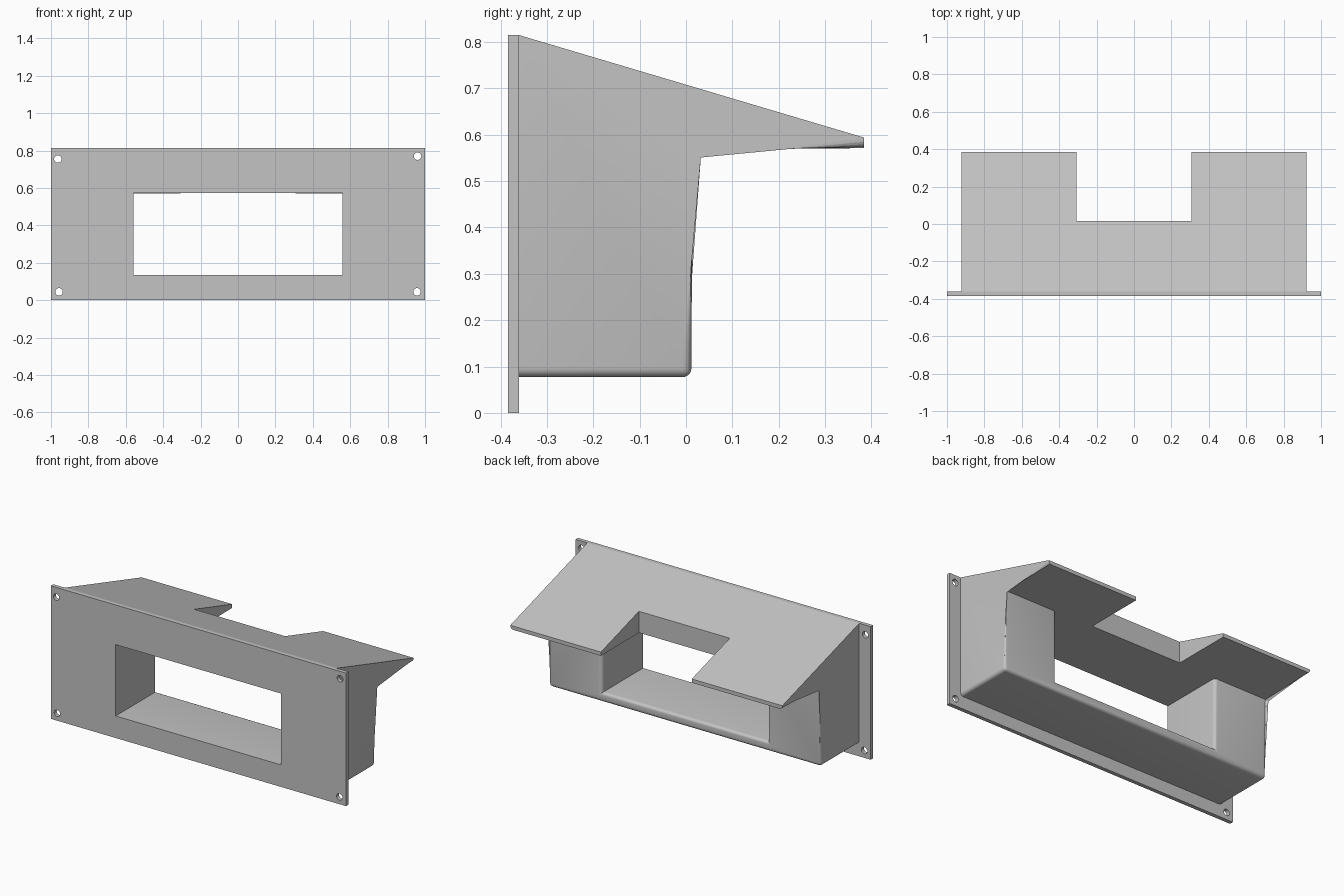
import bpy, bmesh, math
from mathutils import Matrix

if "Cube" in bpy.data.objects:
    bpy.data.objects.remove(bpy.data.objects["Cube"])

grey = bpy.data.materials.new("plain grey")
grey.use_nodes = True
grey.diffuse_color = (0.55, 0.55, 0.55, 1)
grey.node_tree.nodes["Principled BSDF"].inputs["Base Color"].default_value = (0.55, 0.55, 0.55, 1)

R = 0.02            # fillet radius
BACK = 0.012        # back of the housing
UNDER = 0.571       # underside of the roof


def make(name, bm):
    bmesh.ops.recalc_face_normals(bm, faces=bm.faces)
    mesh = bpy.data.meshes.new(name)
    bm.to_mesh(mesh)
    bm.free()
    mesh.materials.append(grey)
    ob = bpy.data.objects.new(name, mesh)
    bpy.context.collection.objects.link(ob)
    return ob


def box(name, x0, x1, y0, y1, z0, z1):
    bm = bmesh.new()
    m = Matrix.Translation(((x0 + x1) / 2, (y0 + y1) / 2, (z0 + z1) / 2))
    bmesh.ops.create_cube(bm, size=1, matrix=m @ Matrix.Diagonal((x1 - x0, y1 - y0, z1 - z0, 1)))
    return make(name, bm)


def cut(ob, cutters):
    bpy.context.view_layer.objects.active = ob
    for c in cutters:
        mod = ob.modifiers.new("cut", "BOOLEAN")
        mod.operation, mod.solver, mod.object = "DIFFERENCE", "EXACT", c
        bpy.ops.object.modifier_apply(modifier=mod.name)


# Housing: side profile drawn across, with rounded lower and rear edges
profile = [(-0.36, 0.077), (BACK, 0.077), (BACK, UNDER), (0.384, UNDER), (0.384, 0.594), (-0.36, 0.815)]
bm = bmesh.new()
rings = [[bm.verts.new((x, y, z)) for y, z in profile] for x in (-0.922, 0.922)]
for ring in rings:
    bm.faces.new(ring)
n = len(profile)
for i in range(n):
    j = (i + 1) % n
    bm.faces.new([rings[0][i], rings[0][j], rings[1][j], rings[1][i]])
rounded = [bm.edges.get((r[i], r[i + 1])) for r in rings for i in range(3)]
rounded.append(bm.edges.get((rings[0][1], rings[1][1])))
bmesh.ops.bevel(bm, geom=rounded, offset=R, segments=5, profile=0.5, affect="EDGES")
housing = make("housing", bm)

# Mounting plate
plate = box("mounting_plate", -1, 1, -0.384, -0.36, 0, 0.815)

# Window cutter: straight tunnel that flares round at the rear sides and sill
steps = [(-0.5, 0)]
for k in range(6):
    a = math.pi / 2 * k / 5
    steps.append((BACK - R + R * math.sin(a), R * (1 - math.cos(a))))
steps.append((BACK + 0.02, R))
bm = bmesh.new()
loops = []
for y, g in steps:
    w, low, top = 0.56 + g, 0.135 - g, UNDER + 0.001
    loops.append([bm.verts.new(p) for p in ((-w, y, low), (w, y, low), (w, y, top), (-w, y, top))])
bm.faces.new(loops[0])
bm.faces.new(loops[-1])
for a, b in zip(loops, loops[1:]):
    for i in range(4):
        j = (i + 1) % 4
        bm.faces.new([a[i], a[j], b[j], b[i]])
window = make("window_cutter", bm)

# Roof notch cutter
notch = box("notch_cutter", -0.308, 0.308, 0.016, 0.6, 0.5, 1)

# Screw hole cutters
holes = []
for x, z in ((-0.963, 0.755), (0.96, 0.77), (-0.957, 0.045), (0.957, 0.045)):
    bm = bmesh.new()
    m = Matrix.Translation((x, -0.372, z)) @ Matrix.Rotation(math.pi / 2, 4, "X")
    bmesh.ops.create_cone(bm, cap_ends=True, segments=32, radius1=R, radius2=R, depth=0.1, matrix=m)
    holes.append(make("hole_cutter", bm))

cut(housing, [window, notch])
cut(plate, [window] + holes)
for c in [window, notch] + holes:
    bpy.data.objects.remove(c)

# Smooth fillets and holes, sharp corners
for ob in (housing, plate):
    bpy.ops.object.select_all(action="DESELECT")
    ob.select_set(True)
    bpy.context.view_layer.objects.active = ob
    bpy.ops.object.shade_smooth_by_angle(angle=math.radians(30))
